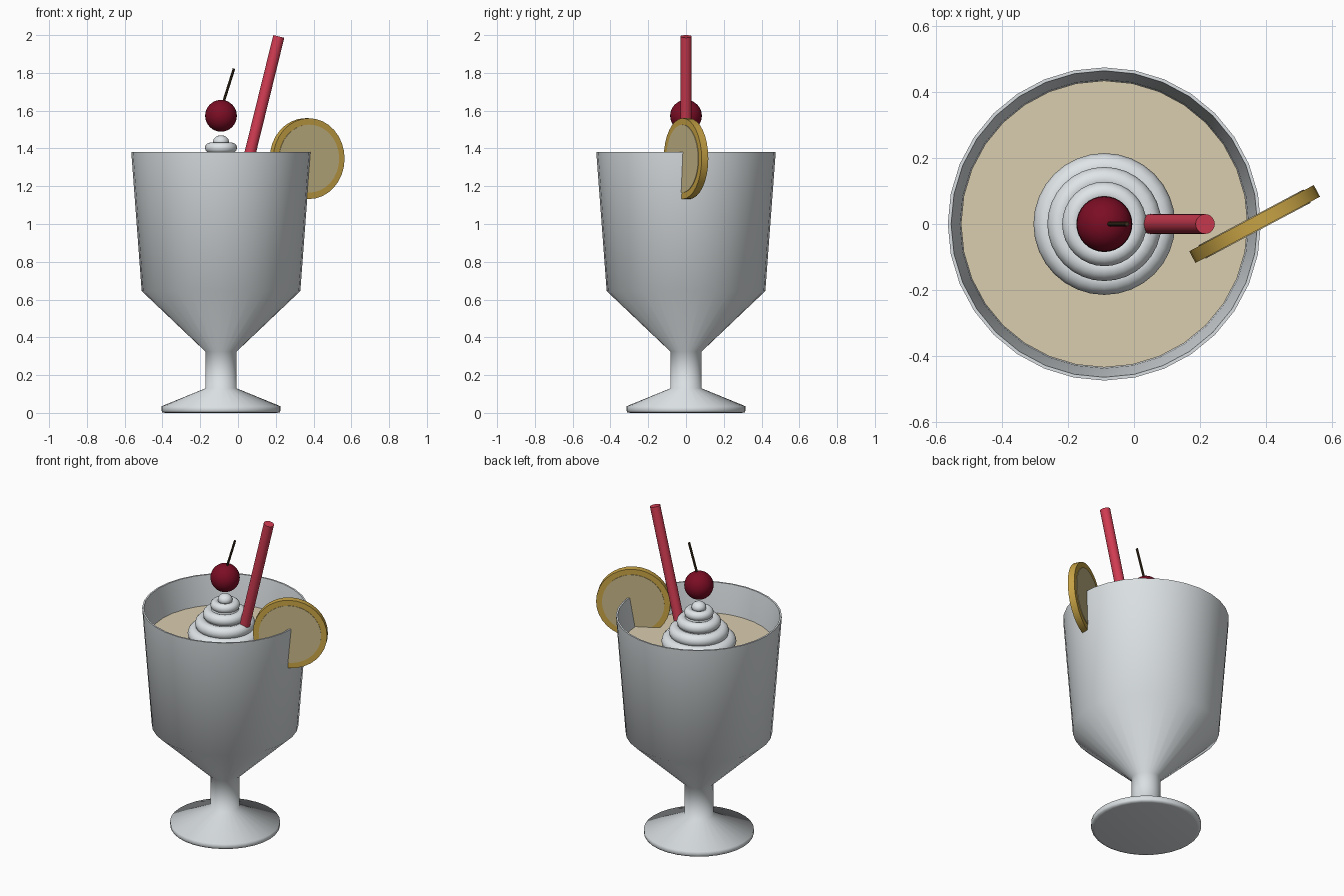
import bpy, bmesh, math
from mathutils import Vector, Matrix

if "Cube" in bpy.data.objects:
    bpy.data.objects.remove(bpy.data.objects["Cube"])

CX = -0.09  # axis of the glass


def material(name, rgb):
    m = bpy.data.materials.new(name)
    m.diffuse_color = (*rgb, 1)
    m.use_nodes = True
    m.node_tree.nodes["Principled BSDF"].inputs["Base Color"].default_value = m.diffuse_color
    return m


GLASS = material("pale glass", (0.70, 0.74, 0.76))
CREAM = material("whipped cream", (0.74, 0.78, 0.80))
DRINK = material("creamy drink", (0.70, 0.61, 0.43))
RED = material("straw red", (0.64, 0.045, 0.085))
CHERRY = material("cherry red", (0.20, 0.004, 0.018))
BROWN = material("stem brown", (0.05, 0.03, 0.013))
RIND = material("citrus rind", (0.58, 0.37, 0.06))
FLESH = material("citrus flesh", (0.58, 0.48, 0.25))


def finish(bm, name, mat, angle=40):
    bmesh.ops.remove_doubles(bm, verts=bm.verts, dist=1e-5)
    bmesh.ops.recalc_face_normals(bm, faces=bm.faces)
    me = bpy.data.meshes.new(name)
    bm.to_mesh(me)
    bm.free()
    me.materials.append(mat)
    me.polygons.foreach_set("use_smooth", [True] * len(me.polygons))
    me.set_sharp_from_angle(angle=math.radians(angle))
    ob = bpy.data.objects.new(name, me)
    bpy.context.collection.objects.link(ob)
    return ob


def lathe(name, profile, mat, segments=32, angle=40, matrix=None):
    """Spin (radius, height) points around z, then place with matrix."""
    bm = bmesh.new()
    vs = [bm.verts.new((r, 0, z)) for r, z in profile]
    es = [bm.edges.new(p) for p in zip(vs, vs[1:])]
    bmesh.ops.spin(bm, geom=vs + es, cent=(0, 0, 0), axis=(0, 0, 1),
                   angle=math.tau, steps=segments, use_duplicate=False)
    bmesh.ops.transform(bm, verts=bm.verts,
                        matrix=matrix or Matrix.Translation((CX, 0, 0)))
    return finish(bm, name, mat, angle)


def rod(name, start, end, radius, mat, segments):
    """Capped cylinder between two points."""
    a, b = Vector(start), Vector(end)
    d = b - a
    m = Matrix.Translation(a) @ d.to_track_quat('Z', 'Y').to_matrix().to_4x4()
    return lathe(name, [(0, 0), (radius, 0), (radius, d.length), (0, d.length)],
                 mat, segments, 40, m)


def ball(z, r, steps=16, squash=1.0):
    return [(r * math.sin(math.pi * i / steps),
             z - squash * r * math.cos(math.pi * i / steps))
            for i in range(steps + 1)]


# Footed glass with a thin hollow bowl
lathe("glass", [
    (0, 0), (0.295, 0), (0.311, 0.003), (0.315, 0.012), (0.315, 0.035),
    (0.083, 0.13), (0.083, 0.325), (0.42, 0.645), (0.475, 1.38),
    (0.465, 1.38), (0.438, 1.20), (0.40, 0.655), (0.06, 0.345), (0, 0.345),
], GLASS, 32, 70)

# Drink filling the bowl
lathe("drink", [(0, 0.36), (0.06, 0.36), (0.395, 0.66), (0.435, 1.20), (0, 1.20)],
      DRINK)

# Whipped cream: stacked rings, a core and a small tip
RINGS = [(0.215, 1.222, 0.044), (0.173, 1.285, 0.038),
         (0.128, 1.345, 0.034), (0.085, 1.403, 0.028)]
for i, (outer, z, r) in enumerate(RINGS):
    ring = [(outer - r + r * math.cos(math.tau * k / 12),
             z + r * math.sin(math.tau * k / 12)) for k in range(13)]
    lathe(f"cream_ring_{i + 1}", ring, CREAM, 32, 60)
lathe("cream_core", [(0, 1.19), (0.17, 1.19), (0.17, 1.235), (0.05, 1.42), (0, 1.42)],
      CREAM)
lathe("cream_tip", ball(1.436, 0.042, 12, 0.8), CREAM, 24)

# Cherry and its stem
lathe("cherry", ball(1.573, 0.084), CHERRY, 32)
rod("cherry_stem", (CX + 0.008, 0, 1.63), (-0.021, 0, 1.823), 0.007, BROWN, 8)

# Leaning straw
top = Vector((0.216, 0, 1.993))
rod("straw", top - Vector((0.246, 0, 1)) * 1.2, top, 0.030, RED, 20)

# Citrus slice straddling the rim: rind wheel and slightly raised flesh
place = (Matrix.Translation((0.366, 0, 1.346)) @ Matrix.Rotation(math.radians(28), 4, 'Z')
         @ Matrix.Rotation(math.radians(90), 4, 'X'))


def wheel(name, r, half, mat):
    lathe(name, [(0, -half), (r, -half), (r, half), (0, half)], mat, 32, 40, place)


wheel("slice_rind", 0.214, 0.020, RIND)
wheel("slice_flesh", 0.180, 0.023, FLESH)
